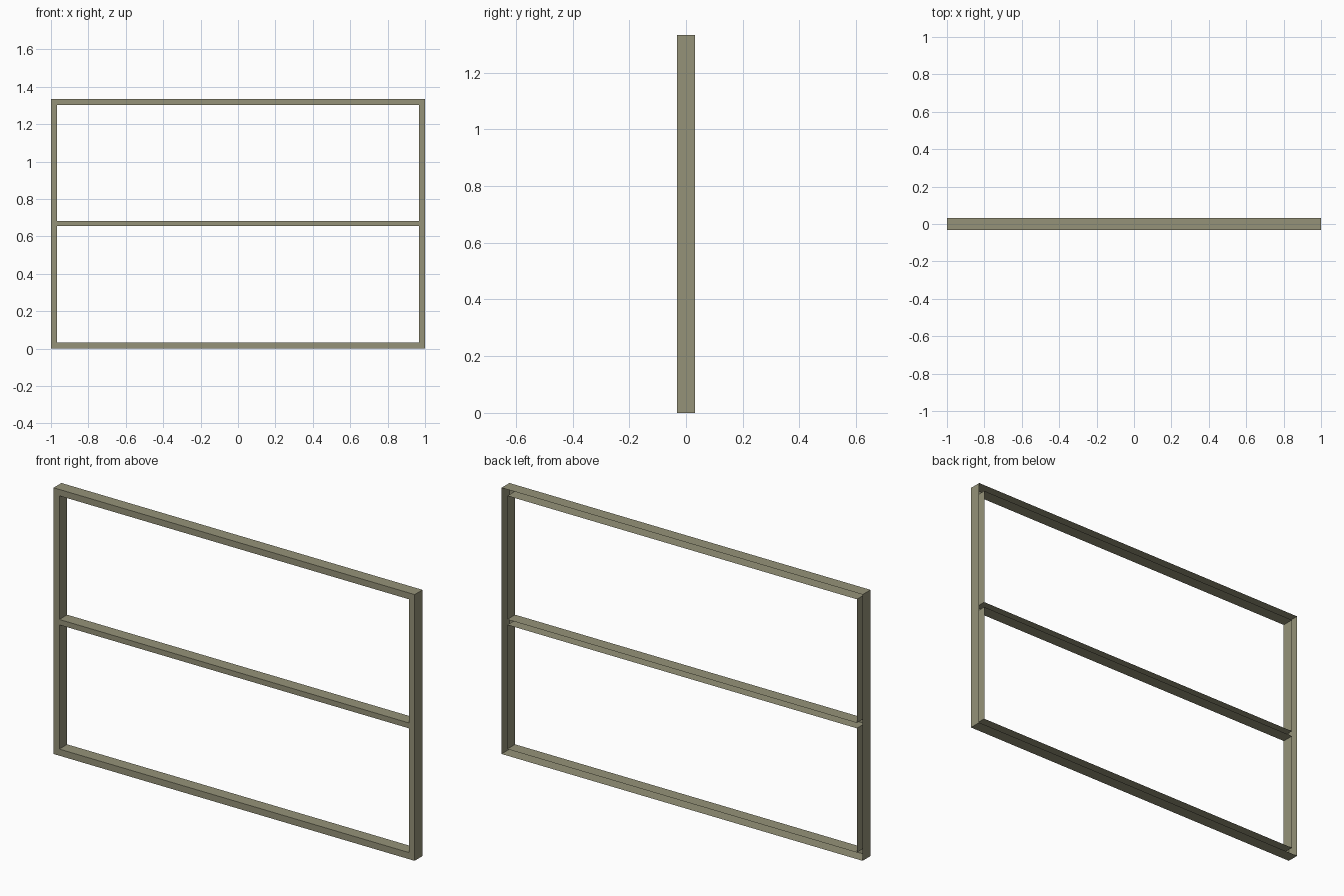
import bpy
import bmesh

if "Cube" in bpy.data.objects:
    bpy.data.objects.remove(bpy.data.objects["Cube"])

# Overall sizes
HALF_W, HEIGHT, HALF_D = 1.0, 1.333, 0.031
BAR = 0.032                      # width of outer bars
MID_LOW, MID_HIGH = 0.655, 0.682  # middle rail

xs = [-HALF_W, -HALF_W + BAR, HALF_W - BAR, HALF_W]
zs = [0, BAR + 0.001, MID_LOW, MID_HIGH, HEIGHT - BAR, HEIGHT]
openings = {(1, 1), (1, 3)}      # (column, row) of the two panes

bm = bmesh.new()

# Flat front of the frame, leaving the two openings
grid = [[bm.verts.new((x, -HALF_D, z)) for z in zs] for x in xs]
for i in range(len(xs) - 1):
    for j in range(len(zs) - 1):
        if (i, j) not in openings:
            bm.faces.new((grid[i][j], grid[i + 1][j],
                          grid[i + 1][j + 1], grid[i][j + 1]))

# Outer and inner walls; the back stays open like a channel section
rim = [e for e in bm.edges if e.is_boundary]
walls = bmesh.ops.extrude_edge_only(bm, edges=rim)
new_verts = [v for v in walls["geom"] if isinstance(v, bmesh.types.BMVert)]
bmesh.ops.translate(bm, verts=new_verts, vec=(0, 2 * HALF_D, 0))

mesh = bpy.data.meshes.new("window_frame")
bm.to_mesh(mesh)
bm.free()
frame = bpy.data.objects.new("window_frame", mesh)
bpy.context.collection.objects.link(frame)

# Olive paint
paint = bpy.data.materials.new("olive_paint")
paint.diffuse_color = (0.30, 0.29, 0.19, 1)
paint.use_nodes = True
paint.node_tree.nodes["Principled BSDF"].inputs["Base Color"].default_value = paint.diffuse_color
mesh.materials.append(paint)
